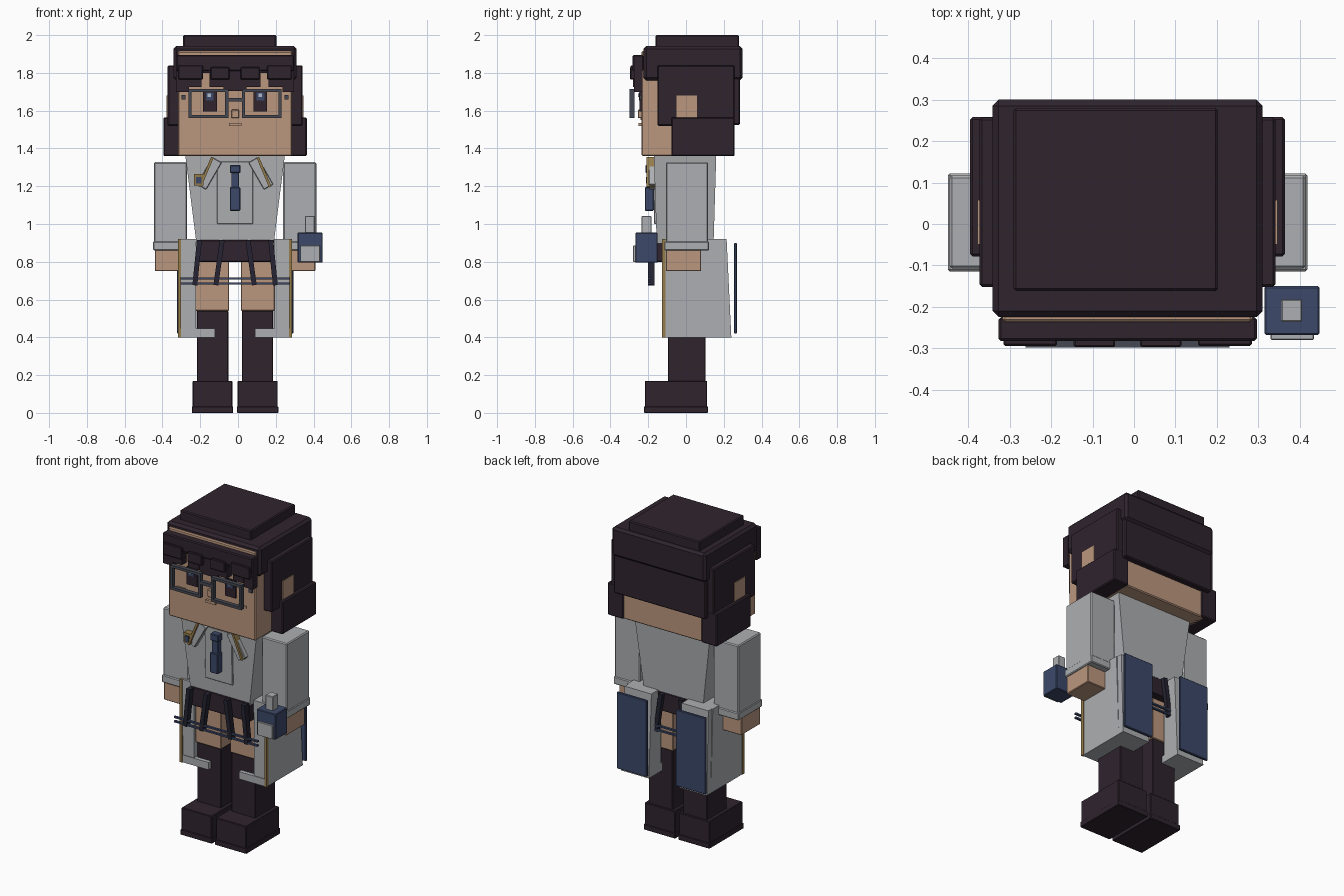
import bpy, bmesh, math
from mathutils import Matrix, Vector

CX = -0.0155  # the body's mirror plane


def material(name, rgb):
    m = bpy.data.materials.new(name)
    m.diffuse_color = (*rgb, 1)
    return m


HAIR = material("dark plum", (0.028, 0.017, 0.027))
SKIN = material("skin", (0.50, 0.31, 0.21))
GREY = material("coat grey", (0.42, 0.43, 0.445))
BLUE = material("navy blue", (0.045, 0.066, 0.142))
GOLD = material("gold trim", (0.30, 0.20, 0.07))
FRAME = material("glasses grey", (0.06, 0.065, 0.085))
STRAP = material("strap dark", (0.018, 0.017, 0.032))
SHINE = material("eye shine", (0.45, 0.50, 0.60))


def box(name, mat, x, y, z, bevel=0.0, top=None, offset=CX, tilt=0.0):
    """Box from ranges; top gives other x and y ranges at the upper end; tilt turns about y."""
    tx, ty = top or (x, y)
    mid = Vector(((x[0] + x[1]) / 2, (y[0] + y[1]) / 2, (z[0] + z[1]) / 2))
    bm = bmesh.new()
    bmesh.ops.create_cube(bm, size=1)
    for v in bm.verts:
        up = v.co.z > 0
        xs, ys = (tx, ty) if up else (x, y)
        v.co = Vector((xs[v.co.x > 0], ys[v.co.y > 0], z[up])) - mid
    if bevel:
        bmesh.ops.bevel(bm, geom=bm.edges[:], offset=bevel, segments=1, affect='EDGES')
    bm.transform(Matrix.Translation(mid + Vector((offset, 0, 0))) @ Matrix.Rotation(tilt, 4, 'Y'))
    bmesh.ops.recalc_face_normals(bm, faces=bm.faces[:])
    me = bpy.data.meshes.new(name)
    bm.to_mesh(me)
    bm.free()
    me.materials.append(mat)
    ob = bpy.data.objects.new(name, me)
    bpy.context.collection.objects.link(ob)
    return ob


def pair(name, mat, x, y, z, bevel=0.0, top=None, tilt=0.0):
    """The same box on both sides of the body; x is measured outward."""
    flip = lambda r: (-r[1], -r[0])
    box("left_" + name, mat, x, y, z, bevel, top, tilt=tilt)
    box("right_" + name, mat, flip(x), y, z, bevel, top and (flip(top[0]), top[1]), tilt=-tilt)


# Head and face
box("head", SKIN, (-0.302, 0.302), (-0.236, 0.25), (1.36, 1.915), 0.006)
pair("ear", SKIN, (0.29, 0.362), (-0.05, 0.058), (1.565, 1.68))
box("nose", SKIN, (-0.02, 0.02), (-0.255, -0.23), (1.56, 1.605), 0.003)
box("mouth", SKIN, (-0.033, 0.033), (-0.252, -0.23), (1.52, 1.536))
pair("cheek", SKIN, (0.185, 0.24), (-0.242, -0.23), (1.55, 1.562))
pair("eye", HAIR, (0.097, 0.170), (-0.245, -0.236), (1.595, 1.705))
pair("eye_iris", BLUE, (0.113, 0.155), (-0.250, -0.243), (1.655, 1.695))
for i, x in enumerate((-0.145, 0.125)):
    box(f"eye_shine_{i + 1}", SHINE, (x, x + 0.018), (-0.255, -0.249), (1.672, 1.692))

# Glasses
FY = (-0.298, -0.272)
for label, z in (("top", (1.700, 1.716)), ("bottom", (1.562, 1.578))):
    pair(f"glasses_{label}", FRAME, (0.036, 0.246), FY, z)
for label, x in (("inner", (0.036, 0.052)), ("outer", (0.230, 0.246))):
    pair(f"glasses_{label}", FRAME, x, FY, (1.578, 1.700))
box("glasses_bridge", FRAME, (-0.036, 0.036), FY, (1.648, 1.668))
pair("glasses_hinge", FRAME, (0.262, 0.284), (-0.246, -0.234), (1.658, 1.682))

# Hair
box("hair_cap", HAIR, (-0.326, 0.326), (-0.225, 0.30), (1.76, 1.942), 0.015)
box("hair_crown", HAIR, (-0.275, 0.218 + 0.0), (-0.162, 0.28), (1.93, 2.0), 0.006)
box("hair_back", HAIR, (-0.318, 0.318), (0.16, 0.286), (1.525, 1.80), 0.006)
pair("hair_side", HAIR, (0.28, 0.357), (-0.152, 0.257), (1.52, 1.84), 0.006)
pair("hair_side_lower", HAIR, (0.27, 0.380), (-0.078, 0.258), (1.36, 1.565), 0.006)

# Fringe: one band with hanging tufts of different lengths
box("fringe_band", HAIR, (-0.312, 0.312), (-0.282, -0.225), (1.81, 1.895), 0.006)
tufts = ((-0.312, -0.245, 1.70), (-0.245, -0.178, 1.725), (-0.178, -0.135, 1.80),
         (-0.135, -0.06, 1.725), (-0.06, 0.06, 1.705), (0.06, 0.135, 1.725),
         (0.135, 0.178, 1.80), (0.178, 0.25, 1.725), (0.25, 0.312, 1.70))
for i, (a, b, z) in enumerate(tufts):
    box(f"fringe_tuft_{i + 1}", HAIR, (a, b), (-0.274 - 0.006 * (i % 2), -0.23), (z, 1.85))
pair("fringe_lock", HAIR, (0.03, 0.13), (-0.297, -0.24), (1.765, 1.83), 0.004)
pair("fringe_outer_lock", HAIR, (0.17, 0.30), (-0.294, -0.24), (1.765, 1.84), 0.004)

# Torso, shirt front and tie
box("torso", GREY, (-0.205, 0.205), (-0.155, 0.146), (0.90, 1.36),
    top=((-0.263, 0.263), (-0.17, 0.16)))
box("shirt_front", GREY, (-0.095, 0.095), (-0.168, -0.14), (1.0, 1.33), 0.003,
    top=((-0.095, 0.095), (-0.176, -0.14)))
box("tie_knot", BLUE, (-0.028, 0.028), (-0.215, -0.17), (1.27, 1.312), 0.004)
box("tie_upper", BLUE, (-0.02, 0.02), (-0.208, -0.17), (1.18, 1.272), 0.002)
box("tie_lower", BLUE, (-0.028, 0.028), (-0.218, -0.17), (1.07, 1.195), 0.004)

# Collar flaps, gold edging and badge
pair("collar_flap", GREY, (0.108, 0.165), (-0.195, -0.16), (1.185, 1.35), 0.003, tilt=-0.52)
pair("collar_trim", GOLD, (0.146, 0.160), (-0.208, -0.165), (1.19, 1.36), tilt=-0.40)
box("badge", GOLD, (-0.218, -0.168), (-0.205, -0.16), (1.205, 1.265))
box("badge_face", BLUE, (-0.208, -0.178), (-0.212, -0.204), (1.215, 1.25))

# Arms
pair("sleeve", GREY, (0.255, 0.43), (-0.107, 0.117), (0.89, 1.327), 0.006)
pair("cuff", GREY, (0.243, 0.434), (-0.115, 0.122), (0.86, 0.908), 0.005)
pair("hand", SKIN, (0.255, 0.425), (-0.107, 0.08), (0.75, 0.87), 0.004)

# Bottle held in front of one hand
box("bottle", BLUE, (0.315, 0.448), (-0.268, -0.15), (0.795, 0.955), 0.004, offset=0)
box("bottle_cap", GREY, (0.355, 0.406), (-0.236, -0.182), (0.95, 1.042), 0.003, offset=0)
box("bottle_label", GREY, (0.33, 0.434), (-0.28, -0.26), (0.80, 0.885), 0.002, offset=0)

# Skirt with hanging straps and cords, front and back
box("skirt", HAIR, (-0.212, 0.212), (-0.165, 0.155), (0.80, 0.915), 0.004,
    top=((-0.202, 0.202), (-0.16, 0.15)))
for side, y in (("front", (-0.202, -0.166)), ("back", (0.155, 0.180))):
    pair(f"{side}_outer_strap", STRAP, (0.188, 0.214), y, (0.675, 0.915), tilt=-0.10)
    pair(f"{side}_inner_strap", STRAP, (0.072, 0.098), y, (0.675, 0.915), tilt=-0.14)
for i, z in enumerate((0.680, 0.707)):
    box(f"front_cord_{i + 1}", BLUE, (-0.29, 0.29), (-0.200, -0.186), (z, z + 0.010))
    box(f"back_cord_{i + 1}", BLUE, (-0.29, 0.29), (0.168, 0.182), (z, z + 0.010))

# Coat tails: side wall, back wall and closed hem
pair("coat_side", GREY, (0.208, 0.297), (-0.115, 0.20), (0.40, 0.92),
     top=((0.208, 0.297), (-0.12, 0.18)))
pair("coat_back", GREY, (0.105, 0.297), (0.12, 0.24), (0.40, 0.92),
     top=((0.105, 0.29), (0.12, 0.215)))
pair("coat_hem", GREY, (0.105, 0.297), (-0.12, 0.20), (0.40, 0.446))
pair("coat_gold_edge", GOLD, (0.286, 0.301), (-0.126, -0.108), (0.40, 0.92))
pair("coat_back_panel", BLUE, (0.10, 0.308), (0.254, 0.27), (0.42, 0.90), 0.004)

# Legs and shoes
pair("thigh", SKIN, (0.031, 0.210), (-0.102, 0.108), (0.54, 0.81), 0.004)
pair("boot_shaft", HAIR, (0.036, 0.202), (-0.095, 0.103), (0.15, 0.54), 0.003)
pair("shoe", HAIR, (0.014, 0.225), (-0.218, 0.112), (0.02, 0.17), 0.004)
pair("shoe_sole", HAIR, (0.010, 0.229), (-0.222, 0.116), (0.0, 0.035), 0.003)
